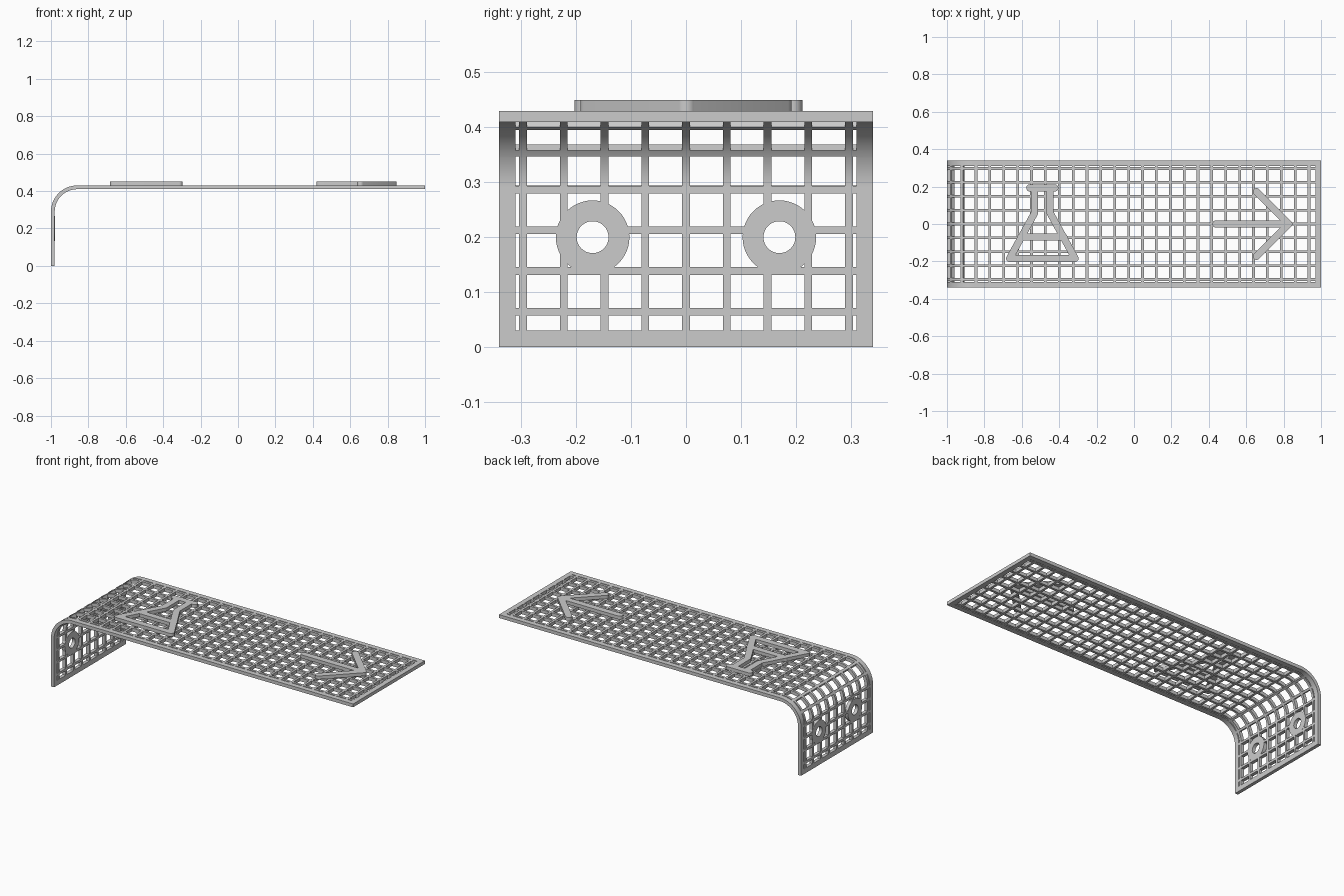
import bpy, bmesh, math
from mathutils import Vector

if "Cube" in bpy.data.objects:
    bpy.data.objects.remove(bpy.data.objects["Cube"])

WIDTH, TOP, THICK = 0.34, 0.43, 0.02
RIM, BAR, PITCH = 0.03, 0.007, 0.0742
BEND = 0.14                      # outer bend radius
RISE = TOP - BEND                # straight height of the wall
ARC = (BEND - THICK / 2) * math.pi / 2
LENGTH = RISE + ARC + 2 - BEND   # developed length of the strip

grey = bpy.data.materials.new("plain_grey")
grey.use_nodes = True
grey.diffuse_color = (0.6, 0.6, 0.6, 1)
grey.node_tree.nodes["Principled BSDF"].inputs["Base Color"].default_value = (0.6, 0.6, 0.6, 1)


def make_object(name, bm):
    bmesh.ops.recalc_face_normals(bm, faces=bm.faces)
    mesh = bpy.data.meshes.new(name)
    bm.to_mesh(mesh)
    bm.free()
    mesh.materials.append(grey)
    obj = bpy.data.objects.new(name, mesh)
    bpy.context.collection.objects.link(obj)
    return obj


def activate(obj):
    bpy.ops.object.select_all(action='DESELECT')
    obj.select_set(True)
    bpy.context.view_layer.objects.active = obj


def bent(s, y, depth):
    """Point on the bent strip, at a depth below its outer surface."""
    if s <= RISE:
        return Vector((-1 + depth, y, s))
    if s >= RISE + ARC:
        return Vector((-1 + BEND + s - RISE - ARC, y, TOP - depth))
    a = (s - RISE) / ARC * math.pi / 2
    r = BEND - depth
    return Vector((-1 + BEND - r * math.cos(a), y, RISE + r * math.sin(a)))


def cut_lines(bars, low, high, extra=()):
    cuts = {low, low + RIM, high - RIM, high, *extra}
    for b in bars:
        cuts |= {b - BAR, b + BAR}
    return sorted(cuts)


def solid(v, bars, low, high):
    return v < low + RIM or v > high - RIM or any(abs(v - b) < BAR for b in bars)


# Bent lattice strip: cells of bars and rim are kept, openings are left out
rungs = [LENGTH / 2 + PITCH * k for k in range(-15, 16)]
rails = [PITCH * k for k in range(-4, 5)]
steps = [RISE + ARC * k / 20 for k in range(21)]
S = cut_lines(rungs, 0, LENGTH, steps)
Y = cut_lines(rails, -WIDTH, WIDTH)
bm = bmesh.new()
layers = [[[bm.verts.new(bent(s, y, d)) for y in Y] for s in S] for d in (0, THICK)]
kept = {(i, j) for i in range(len(S) - 1) for j in range(len(Y) - 1)
        if solid((S[i] + S[i + 1]) / 2, rungs, 0, LENGTH)
        or solid((Y[j] + Y[j + 1]) / 2, rails, -WIDTH, WIDTH)}
outer, inner = layers
for i, j in kept:
    ring = [(i, j), (i + 1, j), (i + 1, j + 1), (i, j + 1)]
    bm.faces.new([outer[a][b] for a, b in ring])
    bm.faces.new([inner[a][b] for a, b in reversed(ring)])
    sides = [(i, j - 1), (i + 1, j), (i, j + 1), (i - 1, j)]
    for k, neighbour in enumerate(sides):
        if neighbour not in kept:
            (a, b), (c, d) = ring[k], ring[(k + 1) % 4]
            bm.faces.new([outer[a][b], inner[a][b], inner[c][d], outer[c][d]])
bmesh.ops.delete(bm, geom=[v for v in bm.verts if not v.link_faces], context='VERTS')
lattice = make_object("lattice_shelf", bm)

# Screw holes through the wall bars, each with a flat washer round it
HOLE, PAD = 0.029, 0.067
for side, y in (("left", 0.17), ("right", -0.17)):
    bpy.ops.mesh.primitive_cylinder_add(vertices=48, radius=HOLE, depth=0.1,
                                        location=(-0.99, y, 0.2), rotation=(0, math.pi / 2, 0))
    cutter = bpy.context.object
    cutter.name = "hole_cutter"
    cutter.hide_render = True
    activate(lattice)
    mod = lattice.modifiers.new("hole", 'BOOLEAN')
    mod.operation, mod.solver, mod.object = 'DIFFERENCE', 'EXACT', cutter
    bpy.ops.object.modifier_apply(modifier=mod.name)
    bpy.data.objects.remove(cutter)

    bm = bmesh.new()
    n = 48
    loops = []
    for r, x in ((HOLE, -1.0003), (PAD, -1.0003), (PAD, -0.9797), (HOLE, -0.9797)):
        loops.append([bm.verts.new((x, y + r * math.cos(2 * math.pi * k / n),
                                    0.2 + r * math.sin(2 * math.pi * k / n))) for k in range(n)])
    for a, b in zip(loops, loops[1:] + loops[:1]):
        for k in range(n):
            m = (k + 1) % n
            bm.faces.new([a[k], a[m], b[m], b[k]])
    washer = make_object("screw_washer_" + side, bm)
    activate(washer)
    bpy.ops.object.shade_smooth_by_angle(angle=math.radians(30))

activate(lattice)
bpy.ops.object.shade_smooth_by_angle(angle=math.radians(30))


def raised_strokes(name, strokes, radius):
    """Raised symbol made of round-ended strokes."""
    bm = bmesh.new()
    for p, q in strokes:
        p, q = Vector((*p, TOP)), Vector((*q, TOP))
        angle = math.atan2(q.y - p.y, q.x - p.x)
        outline = []
        for centre, start in ((q, angle - math.pi / 2), (p, angle + math.pi / 2)):
            for k in range(13):
                t = start + math.pi * k / 12
                outline.append(bm.verts.new(centre + radius * Vector((math.cos(t), math.sin(t), 0))))
        face = bm.faces.new(outline)
        top = bmesh.ops.extrude_face_region(bm, geom=[face], use_keep_orig=True)["geom"]
        moved = [v for v in top if isinstance(v, bmesh.types.BMVert)]
        bmesh.ops.translate(bm, verts=moved, vec=(0, 0, THICK))
    obj = make_object(name, bm)
    activate(obj)
    bpy.ops.object.shade_smooth_by_angle(angle=math.radians(30))


# Flask symbol: lip, base and liquid line, then mirrored neck and slanted sides
CX = -0.49
flask = [((CX - w, y), (CX + w, y)) for w, y in ((0.067, 0.193), (0.175, -0.184), (0.115, -0.07))]
for m in (-1, 1):
    neck = (CX + m * 0.041, 0.06)
    flask += [((neck[0], 0.193), neck), (neck, (CX + m * 0.175, -0.184))]
raised_strokes("flask_symbol", flask, 0.019)

# Arrow symbol pointing away from the wall
tip = (0.828, 0)
raised_strokes("arrow_symbol", [((0.438, 0), tip), ((0.655, 0.173), tip), ((0.655, -0.173), tip)], 0.019)
